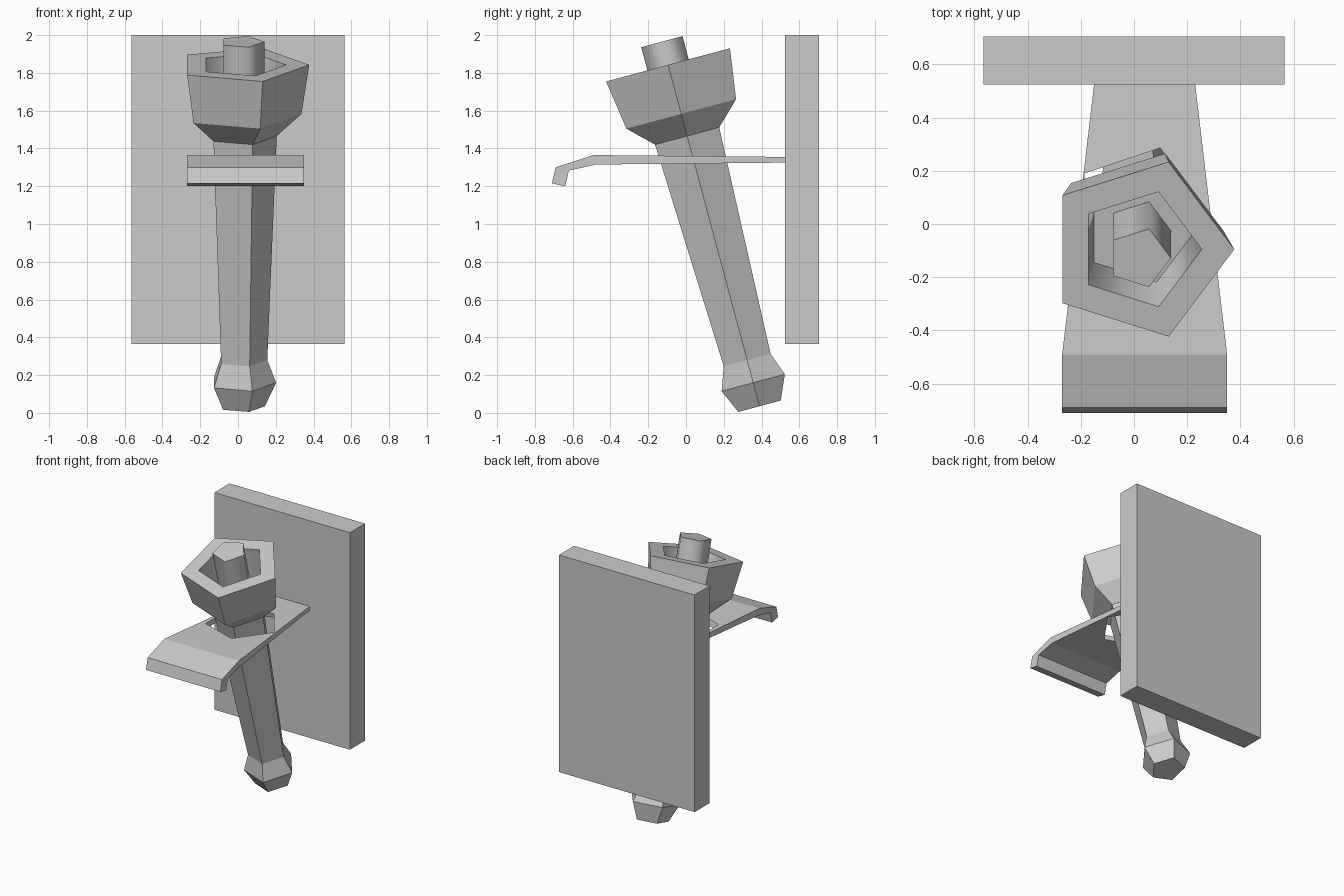
import bpy, bmesh
from math import sin, cos, radians, tau
from mathutils import Matrix

if "Cube" in bpy.data.objects:
    bpy.data.objects.remove(bpy.data.objects["Cube"])

TILT = radians(15)
# torch space: origin at the centre of the rim, local z runs along the torch
TORCH = Matrix.Translation((0.02, -0.095, 1.8425)) @ Matrix.Rotation(TILT, 4, 'X')


def finish(name, bm):
    bmesh.ops.recalc_face_normals(bm, faces=bm.faces)
    me = bpy.data.meshes.new(name)
    bm.to_mesh(me)
    bm.free()
    ob = bpy.data.objects.new(name, me)
    bpy.context.collection.objects.link(ob)
    return ob


def pentagon_loft(name, rings, smooth_bands=()):
    """Skin five-sided rings given as (depth below rim, radius)."""
    bm = bmesh.new()
    loops = [[bm.verts.new((r * cos(tau * i / 5), r * sin(tau * i / 5), -d))
              for i in range(5)] for d, r in rings]
    for k, (a, b) in enumerate(zip(loops, loops[1:])):
        for i in range(5):
            j = (i + 1) % 5
            f = bm.faces.new((a[i], a[j], b[j], b[i]))
            f.smooth = k in smooth_bands
    bm.faces.new(loops[0])
    bm.faces.new(loops[-1])
    # keep the rims crisp where smooth and flat bands meet
    for e in bm.edges:
        if not all(f.smooth for f in e.link_faces):
            e.smooth = False
    bm.transform(TORCH)
    return finish(name, bm)


# wall plate
bm = bmesh.new()
bmesh.ops.create_cube(bm, size=1, matrix=Matrix.Translation((0, 0.615, 1.1825))
                      @ Matrix.Diagonal((1.13, 0.18, 1.635, 1)))
finish("wall_plate", bm)

# torch: recess floor, inner rim, outer rim, bowl, neck, shaft, pommel
pentagon_loft("torch_body", [
    (0.267, 0.21), (0, 0.235), (0, 0.357), (0.269, 0.316), (0.39, 0.185),
    (1.618, 0.135), (1.742, 0.182), (1.871, 0.1225)], smooth_bands=(0,))

# wick standing in the recess
pentagon_loft("torch_wick", [(-0.127, 0.119), (0.267, 0.119)], smooth_bands=(0,))

# bracket: side profile (y, z) spread to a width that tapers towards the wall
profile = [(0.525, 1.355), (-0.49, 1.365), (-0.69, 1.30), (-0.71, 1.215),
           (-0.64, 1.20), (-0.62, 1.283), (-0.475, 1.315), (0.525, 1.325)]
bm = bmesh.new()
sides = []
for s in (-1, 1):
    side = []
    for y, z in profile:
        half = 0.19 + 0.12 * min(1, (0.525 - y) / 1.015)
        side.append(bm.verts.new((0.04 + s * half, y, z)))
    bm.faces.new(side)
    sides.append(side)
n = len(profile)
for i in range(n):
    j = (i + 1) % n
    bm.faces.new((sides[0][i], sides[0][j], sides[1][j], sides[1][i]))
bracket = finish("bracket", bm)

# five-sided hole in the bracket that the torch drops through
cutter = pentagon_loft("hole_cutter", [(0.3, 0.255), (0.75, 0.255)])
cutter.hide_render = True
mod = bracket.modifiers.new("hole", 'BOOLEAN')
mod.operation = 'DIFFERENCE'
mod.solver = 'EXACT'
mod.object = cutter
bpy.context.view_layer.objects.active = bracket
bracket.select_set(True)
bpy.ops.object.modifier_apply(modifier=mod.name)
bpy.data.objects.remove(cutter)
